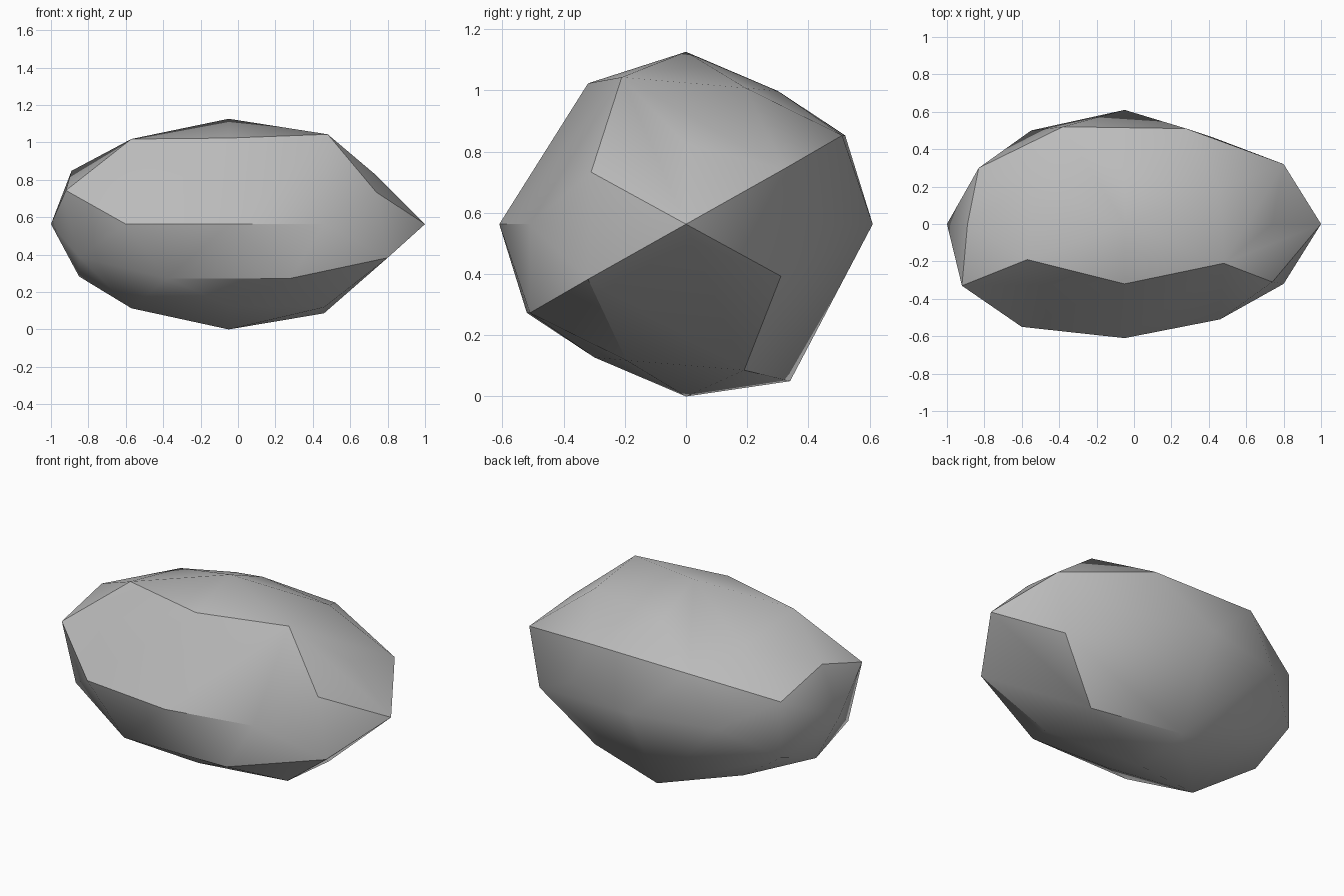
import bpy
import bmesh
from math import radians
from mathutils import Vector

default_cube = bpy.data.objects.get("Cube")
if default_cube:
    bpy.data.objects.remove(default_cube, do_unlink=True)


def make_material(name, colour):
    material = bpy.data.materials.new(name)
    material.use_nodes = True
    material.diffuse_color = colour
    material.node_tree.nodes["Principled BSDF"].inputs["Base Color"].default_value = colour
    return material


def half_turn(corner):
    """Turn a corner by half a revolution about the long axis."""
    return Vector((corner.x, -corner.y, -corner.z))


stone_grey = make_material("stone grey", (0.5, 0.5, 0.5, 1))

# Corners are measured from the middle of the stone; each also appears half turned
middle_height = 0.563
waist = -0.05
belt = [(waist, 0, 0.563), (waist, 0.61, 0), (waist, 0.3, 0.435)]
side_ridges = [(-0.38, 0.52, 0.29), (0.28, 0.51, 0.29)]
shoulders = [(0.46, 0.195, 0.445)]
end_facets = [(0.8, 0.32, 0.18), (0.74, -0.31, 0.17)]
turned_corners = [Vector(c) for c in belt + side_ridges + shoulders + end_facets]

# Uneven corners that appear once
tips = [(-1, 0, 0), (1, 0, 0)]
waist_bulges = [(waist, -0.32, 0.46), (waist, 0.34, -0.513)]
uneven_shoulders = [
    (0.48, -0.21, 0.48), (0.46, 0.19, -0.477),
    (-0.57, -0.19, 0.455), (-0.57, -0.19, -0.45),
    (-0.54, 0.235, 0.38), (-0.54, 0.235, -0.375),
]
level_corners = [(-0.6, -0.55, 0), (-0.55, 0.5, 0), (0.46, -0.51, 0), (0.43, 0.46, 0)]
uneven_ends = [
    (-0.89, 0, 0.285), (-0.85, 0, -0.28), (0.74, 0, 0.26), (0.74, 0, -0.22),
    (-0.92, -0.33, 0.18), (-0.85, -0.3, -0.175),
    (-0.83, 0.3, 0.16), (-0.83, 0.3, -0.17),
]
uneven_corners = [Vector(c) for c in tips + waist_bulges + uneven_shoulders
                  + level_corners + uneven_ends]

# Wrap the corners in one closed faceted skin
bm = bmesh.new()
for corner in turned_corners + [half_turn(c) for c in turned_corners] + uneven_corners:
    bm.verts.new(corner + Vector((0, 0, middle_height)))
hull = bmesh.ops.convex_hull(bm, input=bm.verts[:])
unused = {v for v in hull["geom_interior"] + hull["geom_unused"]
          if isinstance(v, bmesh.types.BMVert)}
bmesh.ops.delete(bm, geom=list(unused), context="VERTS")
bmesh.ops.recalc_face_normals(bm, faces=bm.faces[:])

mesh = bpy.data.meshes.new("faceted_stone")
bm.to_mesh(mesh)
bm.free()
mesh.materials.append(stone_grey)
stone = bpy.data.objects.new("faceted_stone", mesh)
bpy.context.collection.objects.link(stone)

# Soften shallow facets and keep the steep ridges crisp
bpy.ops.object.select_all(action="DESELECT")
stone.select_set(True)
bpy.context.view_layer.objects.active = stone
bpy.ops.object.shade_smooth_by_angle(angle=radians(32))
